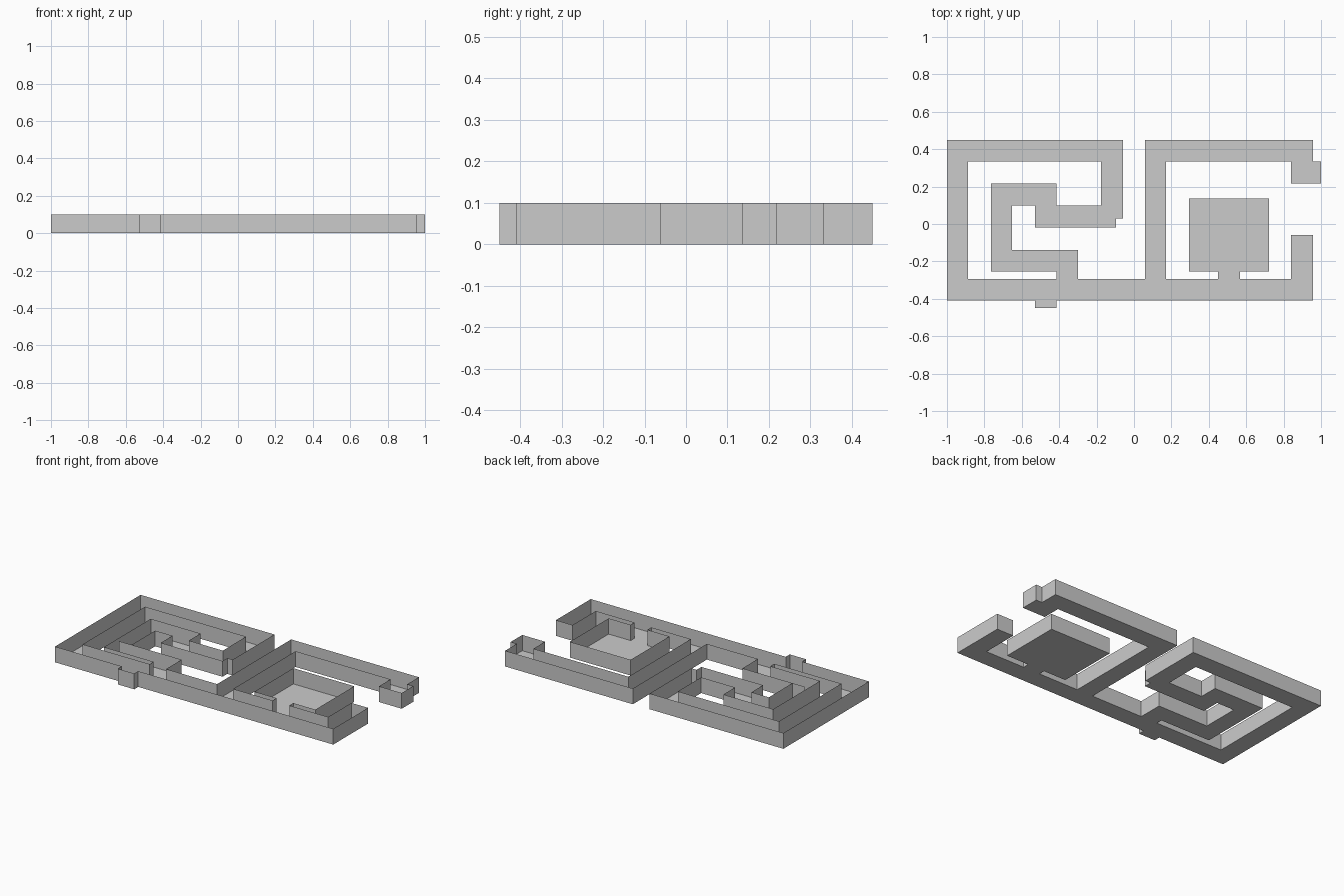
import bpy, bmesh

if "Cube" in bpy.data.objects:
    bpy.data.objects.remove(bpy.data.objects["Cube"])

HEIGHT = 0.10

# Corridors and rooms as floor rectangles: x0, x1, y0, y1
AREAS = [
    # outer corridors
    (-1.0, 0.957, -0.41, -0.294),      # long front corridor
    (-1.0, -0.887, -0.41, 0.45),       # left corridor
    (-1.0, -0.059, 0.333, 0.45),       # back left corridor
    (-0.176, -0.059, 0.03, 0.45),      # inward turn
    (0.059, 0.172, -0.41, 0.45),       # middle corridor
    (0.059, 0.957, 0.333, 0.45),       # back right corridor
    (0.84, 1.0, 0.217, 0.333),         # back right end
    (0.84, 0.957, -0.41, -0.06),       # front right end
    (-0.53, -0.415, -0.45, -0.41),     # front doorway
    # inner winding passage
    (-0.53, -0.096, -0.018, 0.099),
    (-0.765, -0.415, 0.099, 0.217),
    (-0.765, -0.652, -0.254, 0.217),
    (-0.765, -0.30, -0.254, -0.138),
    (-0.415, -0.30, -0.294, -0.254),
    # square room and its doorway
    (0.294, 0.722, -0.254, 0.136),
    (0.45, 0.567, -0.294, -0.254),
]

grey = bpy.data.materials.new("stone grey")
grey.diffuse_color = (0.6, 0.6, 0.6, 1)
grey.use_nodes = True
grey.node_tree.nodes["Principled BSDF"].inputs["Base Color"].default_value = grey.diffuse_color


def add_object(name, bm):
    mesh = bpy.data.meshes.new(name)
    bm.to_mesh(mesh)
    bm.free()
    mesh.materials.append(grey)
    obj = bpy.data.objects.new(name, mesh)
    bpy.context.collection.objects.link(obj)
    return obj


def floor_cells():
    """Merge the rectangles into one sheet of grid cells."""
    xs = sorted({v for a in AREAS for v in a[:2]})
    ys = sorted({v for a in AREAS for v in a[2:]})
    bm = bmesh.new()
    for x0, x1 in zip(xs, xs[1:]):
        for y0, y1 in zip(ys, ys[1:]):
            cx, cy = (x0 + x1) / 2, (y0 + y1) / 2
            if any(a[0] < cx < a[1] and a[2] < cy < a[3] for a in AREAS):
                bm.faces.new([bm.verts.new((x, y, 0)) for x, y in
                              ((x0, y0), (x1, y0), (x1, y1), (x0, y1))])
    bmesh.ops.remove_doubles(bm, verts=bm.verts[:], dist=1e-5)
    return bm


def add_wall(bm, a, b):
    bm.faces.new([bm.verts.new(p) for p in (
        (a[0], a[1], 0), (b[0], b[1], 0),
        (b[0], b[1], HEIGHT), (a[0], a[1], HEIGHT))])


# Floor sheet
floor = floor_cells()

# Thin open-topped walls along every floor boundary
walls = bmesh.new()
for edge in floor.edges:
    if edge.is_boundary:
        loop = edge.link_loops[0]
        add_wall(walls, loop.vert.co, loop.link_loop_next.vert.co)
bmesh.ops.remove_doubles(walls, verts=walls.verts[:], dist=1e-5)
bmesh.ops.dissolve_limit(walls, angle_limit=0.01, verts=walls.verts[:],
                         edges=walls.edges[:])
add_object("corridor_walls", walls)
add_object("floor", floor)

# Short partition across the winding passage
partition = bmesh.new()
add_wall(partition, (-0.74, -0.138), (-0.652, -0.138))
add_object("partition_wall", partition)
